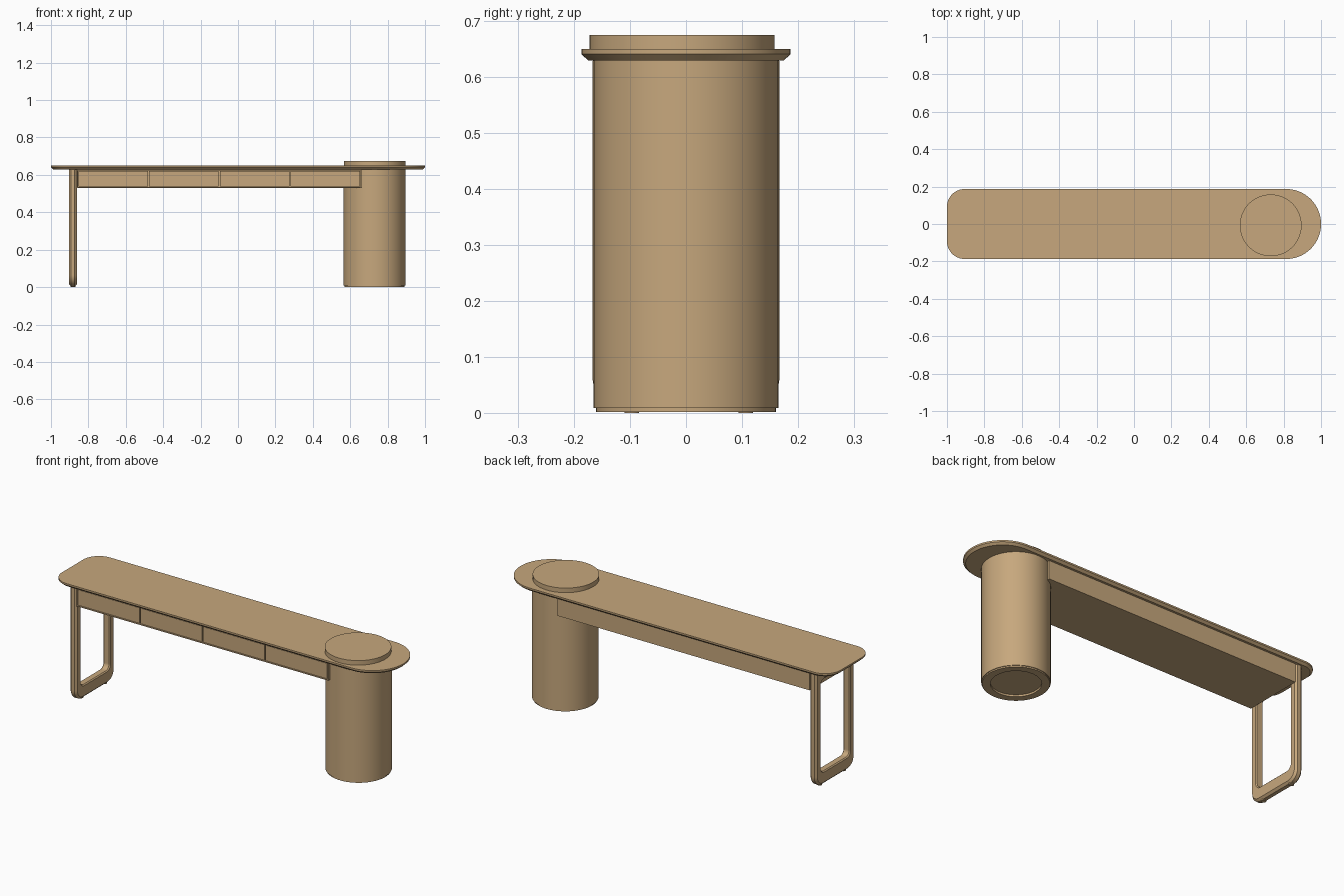
import bpy, bmesh, math

if "Cube" in bpy.data.objects:
    bpy.data.objects.remove(bpy.data.objects["Cube"])

# Single wood colour
wood = bpy.data.materials.new("tan wood")
wood.use_nodes = True
TAN = (0.57, 0.39, 0.205, 1)
wood.diffuse_color = TAN
wood.node_tree.nodes["Principled BSDF"].inputs["Base Color"].default_value = TAN


def finish(name, bm, smooth=False):
    bmesh.ops.recalc_face_normals(bm, faces=bm.faces)
    mesh = bpy.data.meshes.new(name)
    bm.to_mesh(mesh)
    bm.free()
    ob = bpy.data.objects.new(name, mesh)
    bpy.context.collection.objects.link(ob)
    mesh.materials.append(wood)
    if smooth:
        bpy.ops.object.select_all(action='DESELECT')
        ob.select_set(True)
        bpy.context.view_layer.objects.active = ob
        bpy.ops.object.shade_smooth_by_angle(angle=math.radians(30))
    return ob


def box(name, x0, x1, y0, y1, z0, z1):
    bm = bmesh.new()
    bmesh.ops.create_cube(bm, size=1)
    for v in bm.verts:
        v.co = ((x0 + x1) / 2 + v.co.x * (x1 - x0),
                (y0 + y1) / 2 + v.co.y * (y1 - y0),
                (z0 + z1) / 2 + v.co.z * (z1 - z0))
    return finish(name, bm)


def rounded(u0, u1, v0, v1, radii, seg=12):
    """Rounded rectangle; radii run from lower left, counter-clockwise."""
    pts = []
    corners = [(u0, v0, 1, 1), (u1, v0, -1, 1), (u1, v1, -1, -1), (u0, v1, 1, -1)]
    for k, ((u, v, su, sv), r) in enumerate(zip(corners, radii)):
        for i in range(seg + 1):
            a = math.pi + (k + i / seg) * math.pi / 2
            pts.append((u + su * r + r * math.cos(a), v + sv * r + r * math.sin(a)))
    return pts


def loft(bm, rings, closed=False):
    loops = [[bm.verts.new(p) for p in ring] for ring in rings]
    n = len(loops[0])
    pairs = list(zip(loops, loops[1:]))
    if closed:
        pairs.append((loops[-1], loops[0]))
    for a, b in pairs:
        for i in range(n):
            j = (i + 1) % n
            bm.faces.new((a[i], a[j], b[j], b[i]))
    if not closed:
        bm.faces.new(loops[0])
        bm.faces.new(loops[-1])


def lathe(name, cx, cy, profile, seg=96):
    """Solid of revolution from (radius, z) points, capped at both ends."""
    bm = bmesh.new()
    loft(bm, [[(cx + r * math.cos(2 * math.pi * i / seg),
                cy + r * math.sin(2 * math.pi * i / seg), z) for i in range(seg)]
              for r, z in profile])
    return finish(name, bm, True)


# Tabletop: soft corners on one end, half round on the other, chamfered underside
W = 0.187


def top_ring(inset, z):
    r = 0.095 - inset
    w = W - inset
    return [(x, y, z) for x, y in
            rounded(-1 + inset, 1 - inset, -w, w, (r, w - 0.0005, w - 0.0005, r), 24)]


bm = bmesh.new()
loft(bm, [top_ring(0.012, 0.63), top_ring(0, 0.641), top_ring(0, 0.65)])
finish("tabletop", bm, True)

# Drum pedestal with recessed plinth, and the raised disc on the top
lathe("drum_pedestal", 0.73, 0, [(0.122, 0.012), (0.122, 0.002), (0.161, 0.002),
                                 (0.161, 0.009), (0.165, 0.009), (0.165, 0.632)])
lathe("raised_disc", 0.731, -0.007, [(0.165, 0.645), (0.165, 0.675)])

# Drawer case with thin rails around the drawer fronts
X0, X1, Z0, Z1 = -0.862, 0.662, 0.53, 0.632
FRONT = -0.165
box("drawer_case", X0, X1, -0.155, 0.163, Z0, Z1)
box("case_bottom_rail", X0, X1, FRONT, -0.154, Z0, Z0 + 0.006)
box("case_top_rail", X0, X1, FRONT, -0.154, 0.624, Z1)
for name, x in (("right", X0), ("left", X1 - 0.006)):
    box("case_" + name + "_stile", x, x + 0.006, FRONT, -0.154, Z0, Z1)
pitch = (X1 - X0 - 0.012) / 4
for i in range(4):
    x = X0 + 0.006 + i * pitch
    box(f"drawer_front_{i + 1}", x + 0.003, x + pitch - 0.003, FRONT + 0.001, -0.154,
        Z0 + 0.008, 0.622)


# Open loop leg with rounded corners and eased edges
def leg_ring(grow, x, hole=False):
    if hole:
        r = 0.028 + grow
        pts = rounded(-0.125 - grow, 0.125 + grow, 0.075 - grow, 0.578 + grow, (r,) * 4)
    else:
        r = 0.06 - grow
        pts = rounded(-0.167 + grow, 0.167 - grow, 0.004 + grow, 0.632, (r, r, 0.005, 0.005))
    return [(x, y, z) for y, z in pts]


A, B, E = -0.904, -0.862, 0.011
bm = bmesh.new()
loft(bm, [leg_ring(E, A), leg_ring(0, A + E), leg_ring(0, B - E), leg_ring(E, B),
          leg_ring(E / 2, B, True), leg_ring(0, B - E / 2, True),
          leg_ring(0, A + E / 2, True), leg_ring(E / 2, A, True)], closed=True)
finish("loop_leg", bm, True)

# Glides under the leg
for name, y in (("front", -0.097), ("back", 0.107)):
    lathe(name + "_glide", (A + B) / 2, y, [(0.013, 0), (0.013, 0.018)], 24)
